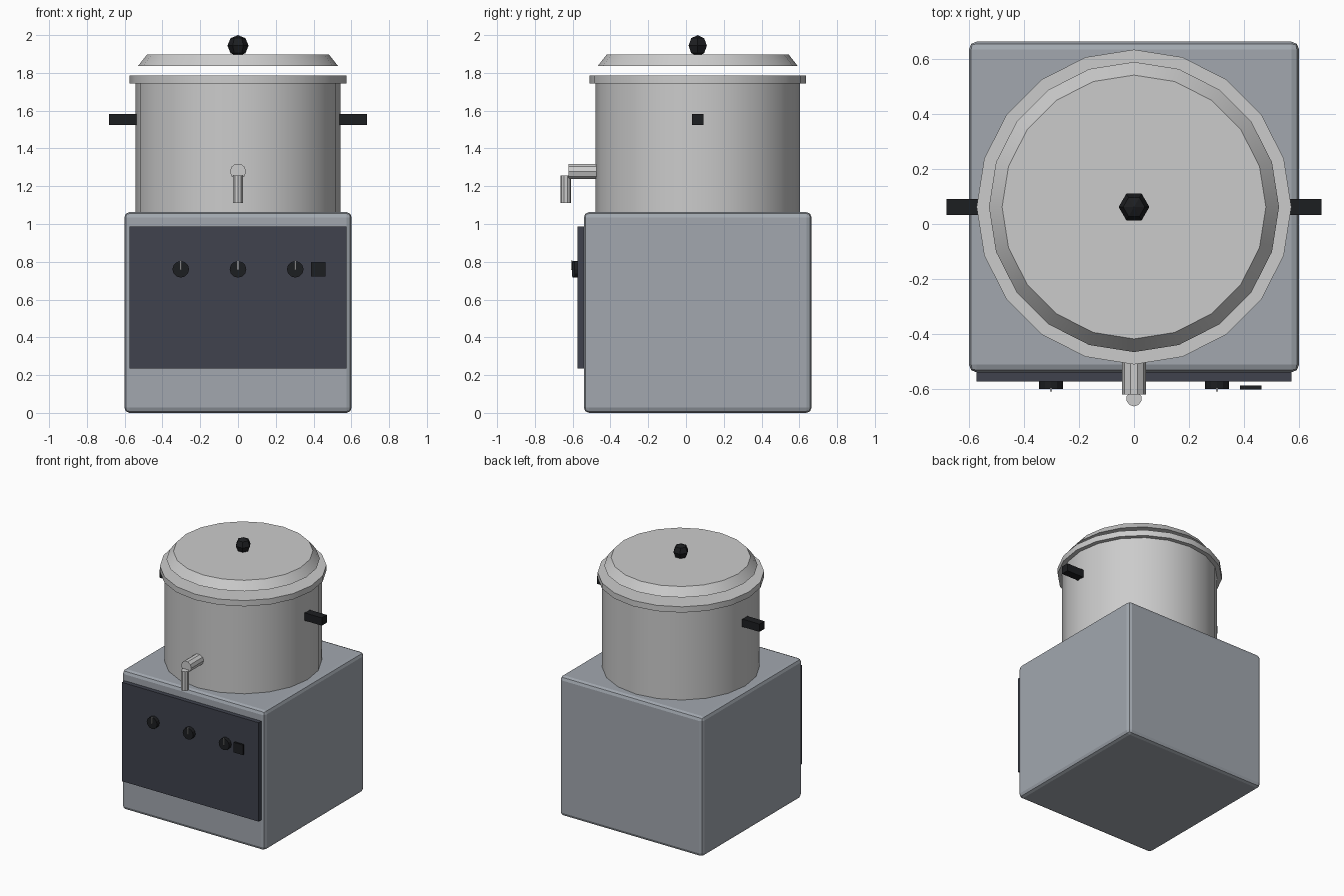
import bpy
from math import radians, pi

if "Cube" in bpy.data.objects:
    bpy.data.objects.remove(bpy.data.objects["Cube"])

CY = 0.062  # y of the body and pot axis


def material(name, rgb):
    m = bpy.data.materials.new(name)
    m.diffuse_color = (*rgb, 1)
    m.use_nodes = True
    m.node_tree.nodes["Principled BSDF"].inputs["Base Color"].default_value = m.diffuse_color
    return m


STEEL = material("steel", (0.55, 0.56, 0.58))
CASING = material("casing", (0.36, 0.39, 0.43))
PANEL = material("panel", (0.05, 0.055, 0.075))
BLACK = material("black", (0.012, 0.013, 0.015))
LIGHT = material("light", (0.75, 0.75, 0.75))


def finish(name, mat, smooth=False):
    ob = bpy.context.object
    ob.name = name
    ob.data.materials.append(mat)
    if smooth:
        bpy.ops.object.shade_smooth_by_angle(angle=radians(30))
    return ob


def box(name, x, y, z, mat):
    """Box from (min, max) ranges."""
    bpy.ops.mesh.primitive_cube_add(size=1, location=[sum(r) / 2 for r in (x, y, z)])
    ob = bpy.context.object
    ob.scale = [r[1] - r[0] for r in (x, y, z)]
    bpy.ops.object.transform_apply(location=False, rotation=False, scale=True)
    return finish(name, mat)


def frustum(name, r1, r2, z, mat, n=20, x=0, y=CY, smooth=True):
    """Upright round part between two heights."""
    bpy.ops.mesh.primitive_cone_add(vertices=n, radius1=r1, radius2=r2, depth=z[1] - z[0],
                                    location=(x, y, sum(z) / 2))
    return finish(name, mat, smooth)


def rod_y(name, r, x, y, z, mat, n):
    """Round part lying along y."""
    bpy.ops.mesh.primitive_cylinder_add(vertices=n, radius=r, depth=y[1] - y[0],
                                        location=(x, sum(y) / 2, z),
                                        rotation=(pi / 2, 0, pi if n % 4 else 0))
    ob = bpy.context.object
    if n == 10:
        ob.rotation_euler = (pi / 2, pi / 2, 0)
    return finish(name, mat)


# Casing with softened edges and the control panel
body = box("body", (-0.602, 0.602), (CY - 0.603, CY + 0.603), (0, 1.063), CASING)
bev = body.modifiers.new("soft_edges", "BEVEL")
bev.width = 0.028
bev.segments = 2
box("control_panel", (-0.575, 0.575), (-0.574, -0.53), (0.235, 0.987), PANEL)

# Dials with pointer marks, and the switch
for i, x in enumerate((-0.303, 0, 0.303)):
    rod_y(f"dial_{i}", 0.044, x, (-0.602, -0.57), 0.76, BLACK, 12)
    box(f"dial_mark_{i}", (x - 0.004, x + 0.004), (-0.61, -0.6), (0.757, 0.806), LIGHT)
box("switch", (0.386, 0.464), (-0.603, -0.588), (0.722, 0.798), BLACK)

# Pot, rim and the raised lid
frustum("pot", 0.542, 0.542, (1.055, 1.75), STEEL)
frustum("pot_rim", 0.574, 0.574, (1.743, 1.787), STEEL)
frustum("lid", 0.529, 0.481, (1.837, 1.898), STEEL)

# Faceted lid knob
bpy.ops.mesh.primitive_uv_sphere_add(segments=6, ring_count=4, radius=0.056,
                                     location=(0, CY, 1.944), rotation=(0, 0, pi / 6))
finish("lid_knob", BLACK)

# Side handles
for side, s in (("left", -1), ("right", 1)):
    box(f"handle_{side}", sorted((s * 0.525, s * 0.683)), (CY - 0.03, CY + 0.03),
        (1.523, 1.582), BLACK)

# Tap: level pipe and downspout
rod_y("tap_pipe", 0.043, 0, (-0.622, -0.45), 1.278, STEEL, 10)
frustum("tap_spout", 0.028, 0.028, (1.11, 1.258), STEEL, n=10, y=-0.637, smooth=False)
